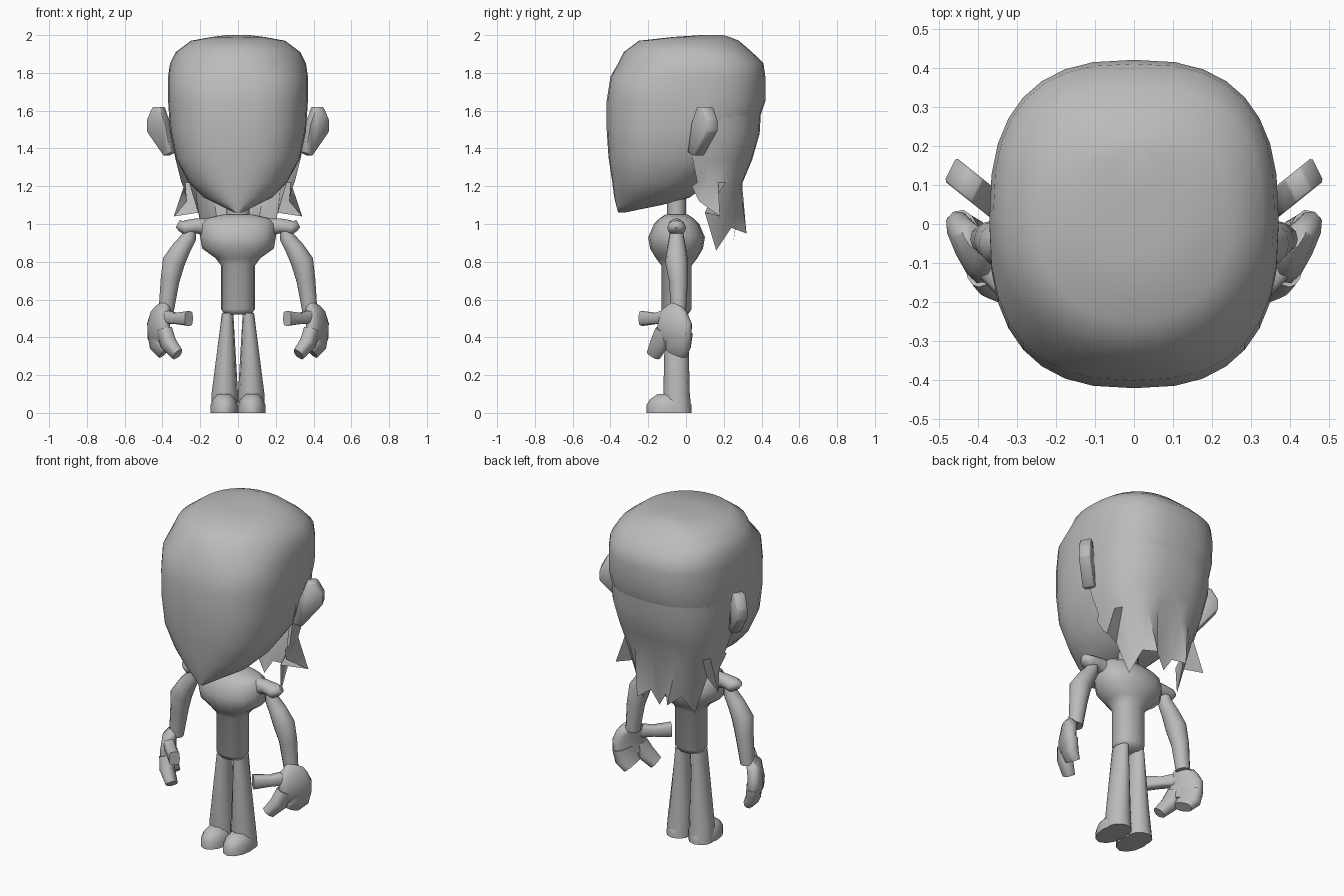
import bpy, bmesh, math
from mathutils import Vector

if "Cube" in bpy.data.objects:
    bpy.data.objects.remove(bpy.data.objects["Cube"])

grey = (.5, .5, .5, 1)
clay = bpy.data.materials.new("plain_grey")
clay.use_nodes = True
clay.diffuse_color = grey
clay.node_tree.nodes["Principled BSDF"].inputs["Base Color"].default_value = grey


def finish(name, bm, mirror=False):
    """Turn a bmesh into a smooth-shaded object, optionally mirrored in x."""
    bmesh.ops.recalc_face_normals(bm, faces=bm.faces)
    mesh = bpy.data.meshes.new(name)
    bm.to_mesh(mesh)
    bm.free()
    mesh.materials.append(clay)
    ob = bpy.data.objects.new(name, mesh)
    bpy.context.collection.objects.link(ob)
    if mirror:
        ob.modifiers.new("mirror", 'MIRROR')
    bpy.ops.object.select_all(action='DESELECT')
    ob.select_set(True)
    bpy.context.view_layer.objects.active = ob
    bpy.ops.object.shade_smooth_by_angle(angle=math.radians(60))


def skin(bm, rows, closed=True):
    """Bridge rows of points with quads; closed rows also get end caps."""
    rings = [[bm.verts.new(point) for point in row] for row in rows]
    count = len(rings[0])
    for lower, upper in zip(rings, rings[1:]):
        for i in range(count if closed else count - 1):
            j = (i + 1) % count
            bm.faces.new((lower[i], lower[j], upper[j], upper[i]))
    if closed:
        bm.faces.new(rings[0])
        bm.faces.new(rings[-1])


def signed_power(value, exponent):
    return math.copysign(abs(value) ** exponent, value)


def rounded_box(angle, square):
    """Unit superellipse: sine and cosine, squarer as square grows."""
    return (signed_power(math.sin(angle), 2 / square),
            signed_power(math.cos(angle), 2 / square))


def tube(name, stations, side=(1, 0, 0), sides=12, mirror=True, square=2, level=False):
    """Loft ellipses (x, y, z, radius along side, other radius) along a path."""
    centres = [Vector(station[:3]) for station in stations]
    last = len(centres) - 1
    rows = []
    for k, station in enumerate(stations):
        along = centres[min(k + 1, last)] - centres[max(k - 1, 0)]
        if level:
            along = Vector((0, 0, 1))
        along.normalize()
        across = Vector(side)
        across = (across - along * across.dot(along)).normalized()
        other = along.cross(across)
        row = []
        for i in range(sides):
            s, c = rounded_box(math.tau * i / sides, square)
            row.append(centres[k] + across * station[3] * c + other * station[4] * s)
        rows.append(row)
    bm = bmesh.new()
    skin(bm, rows)
    finish(name, bm, mirror)


# Head: height, front y, back y and half width of each level outline
head = [
    (1.06, -.36, -.33, .02), (1.1, -.37, -.13, .1), (1.14, -.38, .02, .18),
    (1.22, -.39, .12, .26), (1.35, -.41, .27, .33), (1.5, -.42, .37, .36),
    (1.65, -.42, .42, .37), (1.78, -.4, .42, .37), (1.85, -.36, .41, .36),
    (1.91, -.33, .35, .33), (1.97, -.25, .28, .25), (1.99, -.07, .23, .14),
    (2, .08, .2, .06)]
rows = []
for z, front, back, half in head:
    mid, depth, row = (front + back) / 2, (back - front) / 2, []
    for i in range(32):
        angle = math.tau * i / 32
        # squarer at the back and mid-height, rounder at chin, crown and hairline
        square = 2 + .6 * min(1, half / .33) ** 3
        if math.cos(angle) < 0 and z > 1.8:
            square = 2.1
        s, c = rounded_box(angle, square)
        row.append((half * s, mid + depth * c, z))
    rows.append(row)
bm = bmesh.new()
skin(bm, rows)
finish("head", bm)

# Hanging hair: ragged lower edge of one half, from the middle of the back forwards
ragged_edge = [
    (0, .25, .9), (.05, .26, .98), (.1, .32, .95), (.14, .24, .98), (.17, .16, .86),
    (.21, .1, 1.06), (.34, .18, 1.04), (.27, .07, 1.12), (.29, .03, 1.2)]
rows = []
for z, mid, half, depth in [(1.66, 0, .36, .4), (1.48, 0, .36, .39),
                            (1.34, .01, .33, .34), (1.22, .04, .3, .26)]:
    row = []
    for i in range(len(ragged_edge)):
        s, c = rounded_box(math.radians(11 * i), 2.6)
        row.append((half * s, mid + depth * c, z))
    rows.append(row)
rows.append(ragged_edge)
bm = bmesh.new()
skin(bm, rows, closed=False)
finish("back_hair", bm, mirror=True)

# Ears: slanted slabs
outline = [(.34, 1.38), (.37, 1.53), (.4, 1.62), (.44, 1.62),
           (.47, 1.55), (.47, 1.49), (.38, 1.36)]
rows = []
for shift in (-.03, .03):
    rows.append([(x - shift / 2, .06 + (x - .37) * .8 + shift, z) for x, z in outline])
bm = bmesh.new()
skin(bm, rows)
bmesh.ops.bevel(bm, geom=bm.edges[:], offset=.006, segments=1, affect='EDGES')
finish("ears", bm, mirror=True)

# Body: height, half width and half depth
mid_y = -.05
torso = [(.52, .07, .06), (.55, .09, .08), (.78, .09, .08), (.82, .12, .11),
         (.87, .19, .14), (.93, .2, .15), (1, .2, .12), (1.03, .17, .09), (1.05, .08, .06)]
tube("torso", [(0, mid_y, *ring) for ring in torso], sides=16, mirror=False,
     square=2.2, level=True)
tube("neck", [(0, mid_y, z, .06, .05) for z in (1, 1.2)], mirror=False)

# Legs flare evenly from hip to ankle
tube("legs", [(.055, mid_y, .53, .03, .06), (.07, mid_y, .1, .07, .07),
              (.073, -.04, 0, .07, .07)], level=True)

# Feet: rounded caps over a flat sole
feet = []
for z, scale in [(0, 1), (.04, 1), (.07, .85), (.1, .5)]:
    feet.append((.073, -.09, z, .073 * scale, .12 * scale))
tube("feet", feet, level=True)

# Arms with flared shoulders
sideways = (0, 1, 0)
tube("shoulders", [(.15, mid_y, .98, .05, .05), (.22, mid_y, .99, .04, .04),
                   (.28, mid_y, .98, .05, .04), (.3, mid_y, .99, .04, .03),
                   (.32, mid_y, 1, .02, .02)], side=sideways)
tube("arms", [(.25, mid_y, .99, .03, .03), (.26, mid_y, .93, .04, .04),
              (.3, mid_y, .87, .05, .05), (.34, mid_y, .8, .06, .06),
              (.36, -.04, .7, .05, .05), (.38, -.04, .54, .04, .04)], side=sideways)

# Hands: broad palm, two wide curled finger groups and a blocky thumb
spread = (.45, .9, 0)
tube("palms", [(.4, -.04, .56, .05, .03), (.41, -.06, .53, .08, .04),
               (.42, -.06, .47, .1, .04), (.42, -.06, .41, .1, .04),
               (.4, -.07, .37, .09, .03)], side=spread, square=2.6)
tube("front_fingers", [(.39, -.12, .44, .04, .04), (.37, -.14, .37, .05, .04),
                       (.32, -.17, .31, .04, .03)], side=spread, square=2.6)
tube("back_fingers", [(.43, -.03, .43, .07, .04), (.42, -.04, .36, .07, .04),
                      (.39, -.05, .32, .06, .03)], side=spread, square=2.6)
tube("thumbs", [(.4, -.09, .51, .04, .03), (.33, -.16, .5, .03, .03),
                (.26, -.23, .5, .04, .03)], side=(0, 0, 1), square=3.5)
